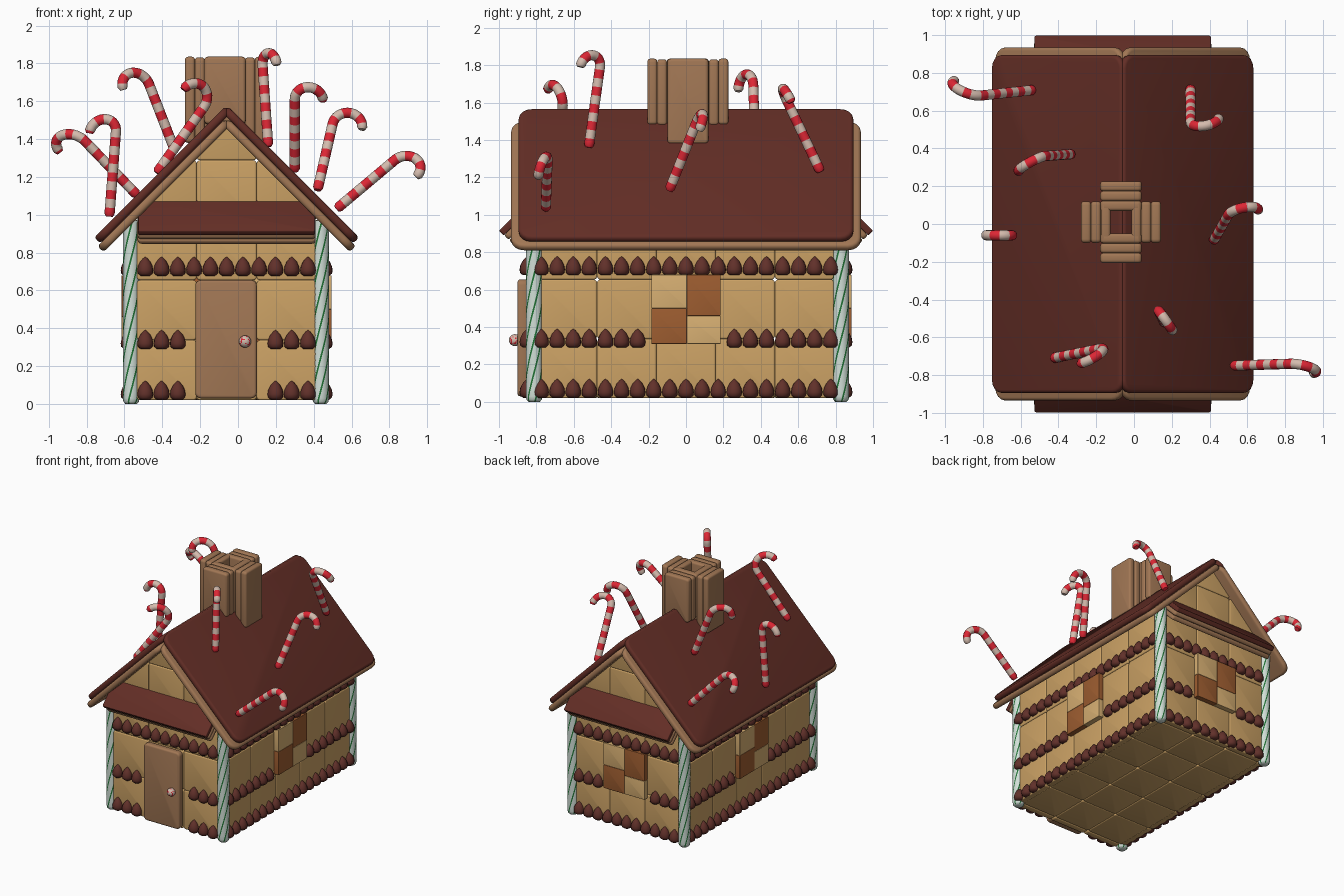
import bpy, bmesh, math, random
from mathutils import Vector, Matrix

if "Cube" in bpy.data.objects:
    bpy.data.objects.remove(bpy.data.objects["Cube"])
random.seed(4)
T = lambda x, y, z: Matrix.Translation((x, y, z))
R = lambda deg, ax: Matrix.Rotation(math.radians(deg), 4, ax)

MATS = {}
for n, c in {
    "honey_biscuit": (0.60, 0.36, 0.13), "dark_chocolate": (0.125, 0.027, 0.019),
    "drop_chocolate": (0.12, 0.03, 0.023), "brown_biscuit": (0.36, 0.185, 0.09),
    "caramel": (0.34, 0.11, 0.03), "pale_biscuit": (0.68, 0.43, 0.17),
    "red_candy": (0.72, 0.02, 0.035), "cream_candy": (0.66, 0.50, 0.42),
    "mint_white": (0.64, 0.74, 0.68), "mint_green": (0.015, 0.17, 0.035)}.items():
    m = bpy.data.materials.new(n)
    m.diffuse_color = (*c, 1)
    m.use_nodes = True
    m.node_tree.nodes["Principled BSDF"].inputs["Base Color"].default_value = m.diffuse_color
    MATS[n] = m


def finish(bm, name, *mats):
    me = bpy.data.meshes.new(name)
    bm.normal_update()
    bm.to_mesh(me)
    bm.free()
    for n in mats:
        me.materials.append(MATS[n])
    ob = bpy.data.objects.new(name, me)
    bpy.context.collection.objects.link(ob)
    bpy.ops.object.select_all(action='DESELECT')
    ob.select_set(True)
    bpy.context.view_layer.objects.active = ob
    bpy.ops.object.shade_smooth_by_angle(angle=math.radians(50))


def slab(bm, size, M, corner=0.02, edge=0.01, mat=0):
    """Rounded slab, thin along local z, added to bm."""
    t = bmesh.new()
    bmesh.ops.create_cube(t, size=1, matrix=Matrix.Diagonal((*size, 1)))
    up = [e for e in t.edges if abs(e.verts[0].co.z - e.verts[1].co.z) > 1e-5]
    bmesh.ops.bevel(t, geom=up, offset=corner, segments=4, profile=0.5, affect='EDGES')
    rim = [e for e in t.edges if abs(e.verts[0].co.z - e.verts[1].co.z) < 1e-5]
    bmesh.ops.bevel(t, geom=rim, offset=edge, segments=3, profile=0.5, affect='EDGES')
    for f in t.faces:
        f.material_index = mat
    t.transform(M)
    me = bpy.data.meshes.new("tmp")
    t.to_mesh(me)
    t.free()
    bm.from_mesh(me)
    bpy.data.meshes.remove(me)


def rings(bm, loops, rule, cap=True):
    """Skin closed vertex loops; rule(ring, column) gives the material."""
    vs = [[bm.verts.new(p) for p in l] for l in loops]
    n = len(vs[0])
    for i in range(len(vs) - 1):
        for j in range(n):
            f = bm.faces.new((vs[i][j], vs[i][(j + 1) % n], vs[i + 1][(j + 1) % n], vs[i + 1][j]))
            f.material_index = rule(i, j)
    if cap:
        bm.faces.new(vs[0][::-1]).material_index = rule(0, 1)
        bm.faces.new(vs[-1]).material_index = rule(len(vs) - 2, 1)


CX, P = -0.06, 0.317          # house centre line, biscuit pitch
SIDES = [("front", 0, 3, 0.845), ("right", 90, 5, 0.515), ("back", 180, 3, 0.845), ("left", 270, 5, 0.515)]
DROP = [(0.024, 0), (0.039, 0.012), (0.042, 0.03), (0.038, 0.052), (0.027, 0.075), (0.012, 0.092), (0.002, 0.1)]

# walls of biscuit tiles, chocolate drop rows and windows
for name, ang, cols, d in SIDES:
    W = T(CX, 0, 0) @ R(ang, 'Z')
    gable = cols == 3
    bm = bmesh.new()
    for c in range(cols):
        for r in range(5 if gable else 3):
            slab(bm, (P, P, 0.05), W @ T((c - (cols - 1) / 2) * P, -d + 0.025, 0.02 + (r + 0.5) * P) @ R(90, 'X'), 0.018, 0.009)
    if gable:   # trim the gable under the roof
        for s in (1, -1):
            bmesh.ops.bisect_plane(bm, geom=bm.verts[:] + bm.edges[:] + bm.faces[:],
                                   plane_co=(CX, 0, 1.50), plane_no=(s, 0, 1), clear_outer=True)
    finish(bm, name + "_wall", "honey_biscuit")

    bm = bmesh.new()
    n, half = (11, 0.43) if gable else (19, 0.775)
    for z0, row in ((0.022, 0), (0.29, 1), (0.677, 2)):
        for i in range(n):
            u = -half + 2 * half * i / (n - 1)
            skip = (row < 2 and -0.2 < u < 0.19) if name == "front" else (row == 1 and abs(u) < 0.2)
            if skip:
                continue
            D = W @ T(u, -d - 0.003, z0) @ R(random.uniform(0, 30), 'Z')
            rings(bm, [[D @ Vector((r * math.cos(a * math.tau / 12), r * math.sin(a * math.tau / 12), z))
                        for a in range(12)] for r, z in DROP], lambda i, j: 0)
    finish(bm, name + "_chocolate_drops", "drop_chocolate")

    if name != "front":
        bm = bmesh.new()
        for u0, u1, z0, z1, m in ((-0.185, 0.005, 0.5, 0.68, 0), (0.005, 0.185, 0.46, 0.68, 1),
                                  (-0.185, 0.005, 0.31, 0.5, 1), (0.005, 0.185, 0.31, 0.46, 0)):
            slab(bm, (u1 - u0, z1 - z0, 0.05), W @ T((u0 + u1) / 2, -d - 0.015, (z0 + z1) / 2) @ R(90, 'X'), 0.004, 0.003, m)
        finish(bm, name + "_window", "pale_biscuit", "caramel")

# floor tiles
bm = bmesh.new()
for i in range(3):
    for j in range(5):
        slab(bm, (P, P, 0.04), T(CX + (i - 1) * P, (j - 2) * P, 0.04), 0.018, 0.009)
finish(bm, "floor", "honey_biscuit")

# door and speckled knob
bm = bmesh.new()
slab(bm, (0.325, 0.625, 0.055), T(CX - 0.003, -0.873, 0.342) @ R(90, 'X'), 0.03, 0.014)
finish(bm, "door", "brown_biscuit")
bm = bmesh.new()
bmesh.ops.create_uvsphere(bm, u_segments=24, v_segments=14, radius=0.032, matrix=T(0.037, -0.915, 0.33))
for f in bm.faces:
    f.material_index = int(random.random() < 0.22)
finish(bm, "door_knob", "cream_candy", "red_candy")

# roof: biscuit layer under chocolate layer
choc, bisc = bmesh.new(), bmesh.new()
for a in (0, 180):
    M = T(CX, 0, 1.58) @ R(a, 'Z') @ R(45, 'Y')
    slab(choc, (0.98, 1.79, 0.045), M @ T(0.50, 0, -0.0225), 0.07, 0.018)
    slab(bisc, (0.95, 1.87, 0.045), M @ T(0.535, 0, -0.067), 0.07, 0.018)
finish(choc, "roof_chocolate", "dark_chocolate")
finish(bisc, "roof_biscuit", "brown_biscuit")

# small awnings on both gables
choc, bisc = bmesh.new(), bmesh.new()
for a in (0, 180):
    M = T(CX, 0, 0) @ R(a, 'Z') @ T(0, -1.0, 0.915) @ R(45, 'X')
    slab(choc, (0.935, 0.24, 0.036), M @ T(0, 0.12, -0.018), 0.012, 0.006)
    for z in (-0.054, -0.09):
        slab(bisc, (0.94, 0.235, 0.034), M @ T(0, 0.12, z), 0.02, 0.012)
finish(choc, "awning_chocolate", "dark_chocolate")
finish(bisc, "awning_biscuit", "brown_biscuit")

# chimney of upright biscuit planks
bm = bmesh.new()
for a, planks, base, z0 in ((0, 3, 0.06, 1.48), (180, 3, 0.06, 1.48), (90, 3, 0.055, 1.38), (270, 3, 0.055, 1.38)):
    for i in range(planks):
        M = T(-0.069, 0.01, 0) @ R(a, 'Z') @ T(0, -base - 0.052 * (i + 0.5), (z0 + 1.835) / 2 - 0.004 * (i % 2)) @ R(90, 'X')
        slab(bm, (0.22, 1.835 - z0, 0.052), M, 0.02, 0.015)
finish(bm, "chimney", "brown_biscuit")

# mint corner posts with twisted green stripes
bm = bmesh.new()
for x in (CX - 0.505, CX + 0.497):
    for y in (-0.812, 0.828):
        prof = [(0.03, 0), (0.041, 0.012)] + [(0.044, 0.03 + 0.94 * k / 30) for k in range(31)]
        rings(bm, [[(x + r * math.cos(j * math.tau / 30 + z * 6), y + r * math.sin(j * math.tau / 30 + z * 6), z)
                    for j in range(30)] for r, z in prof], lambda i, j: int(j % 5 == 0))
finish(bm, "corner_posts", "mint_white", "mint_green")

# candy canes: foot, start of hook, tip
CANES = [((-.53, .71, 1.10), (-.81, .68, 1.39), (-.94, .76, 1.33)),
         ((-.33, .37, 1.33), (-.47, .36, 1.69), (-.605, .28, 1.66)),
         ((-.68, -.06, .99), (-.645, -.06, 1.44), (-.785, -.06, 1.43)),
         ((-.43, -.71, 1.22), (-.18, -.66, 1.57), (-.29, -.74, 1.66)),
         ((.16, -.52, 1.36), (.13, -.46, 1.79), (.205, -.565, 1.79)),
         ((.30, .72, 1.23), (.30, .54, 1.61), (.45, .565, 1.60)),
         ((.42, -.09, 1.13), (.50, .05, 1.48), (.655, .07, 1.45)),
         ((.52, -.75, 1.03), (.83, -.74, 1.29), (.94, -.79, 1.20))]
for k, pts in enumerate(CANES):
    a, b, c = map(Vector, pts)
    u = (b - a).normalized()
    mid, rad = (b + c) / 2, (b - c).length / 2
    n = round((b - a).length / 0.0155)
    path = [a.lerp(b, i / n) for i in range(n)]
    path += [mid + math.cos(t * math.pi / 16) * (b - mid) + math.sin(t * math.pi / 16) * rad * u for t in range(17)]
    side = u.cross(c - b).normalized()
    loops, band, s = [], [], 0
    for i, p in enumerate(path):
        q0, q1 = path[max(i - 1, 0)], path[min(i + 1, len(path) - 1)]
        tan = (q1 - q0).normalized()
        s += (p - q0).length
        band.append(int(s / 0.0465 + 0.15) % 2)
        r = 0.018 if i in (0, len(path) - 1) else 0.027
        out = tan.cross(side)
        loops.append([p + r * (math.cos(j * math.tau / 16) * side - math.sin(j * math.tau / 16) * -out)
                      for j in range(16)])
    bm = bmesh.new()
    rings(bm, loops, lambda i, j: band[i])
    bmesh.ops.recalc_face_normals(bm, faces=bm.faces[:])
    finish(bm, "candy_cane_%d" % (k + 1), "red_candy", "cream_candy")
